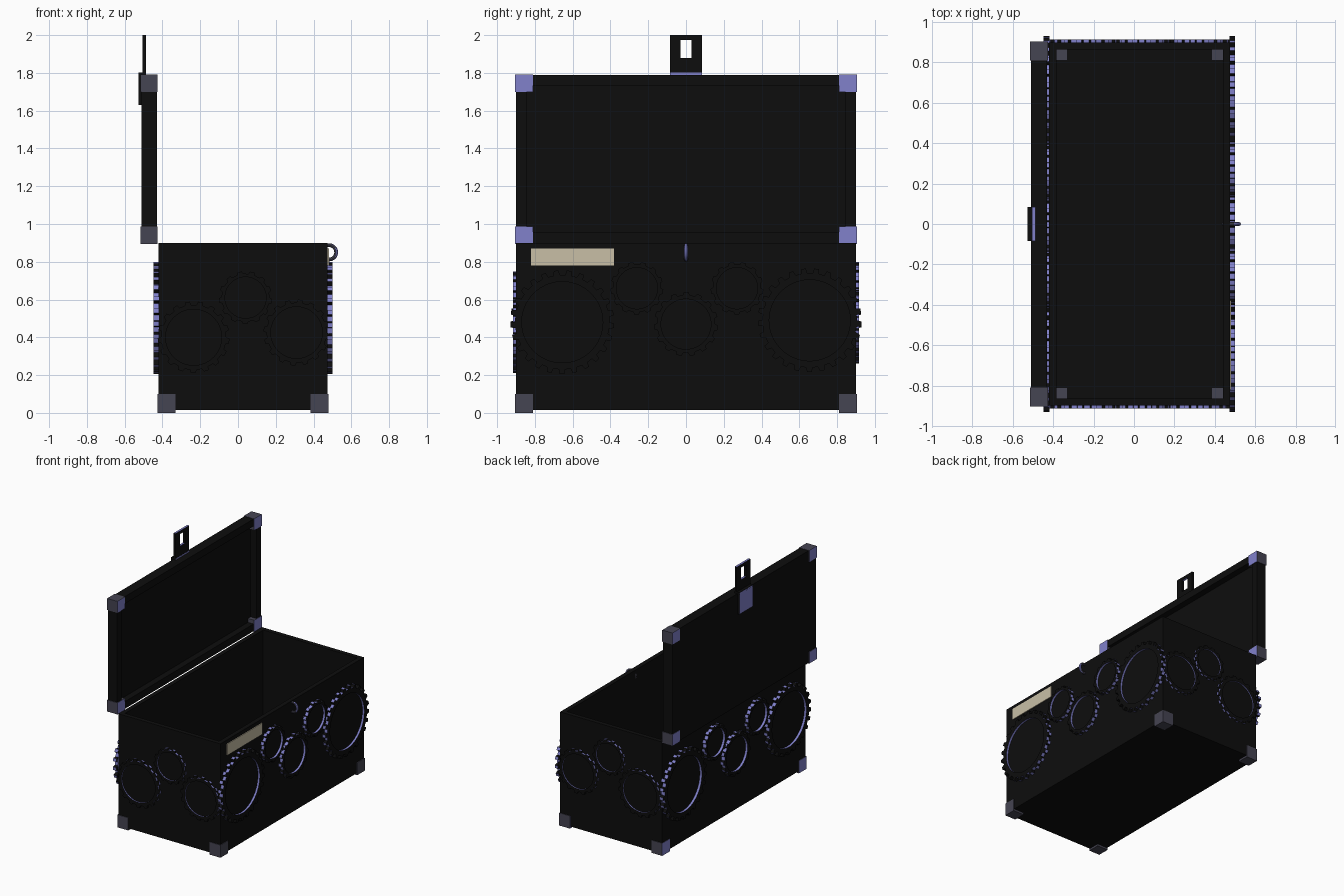
import bpy, bmesh, math
from mathutils import Vector, Matrix

cube = bpy.data.objects.get("Cube")
if cube:
    bpy.data.objects.remove(cube, do_unlink=True)


def material(name, rgb):
    m = bpy.data.materials.new(name)
    m.use_nodes = True
    m.diffuse_color = (*rgb, 1)
    bsdf = next(n for n in m.node_tree.nodes if n.type == 'BSDF_PRINCIPLED')
    bsdf.inputs["Base Color"].default_value = (*rgb, 1)
    return m


black = material("black", (0.004, 0.004, 0.004))
violet = material("pale violet", (0.22, 0.22, 0.6))
grey = material("dark grey", (0.06, 0.058, 0.085))
cream = material("cream", (0.58, 0.52, 0.38))


def finish(name, bm, mats, rule=None):
    """Turn a bmesh into an object; rule picks the material of a face."""
    bm.normal_update()
    if rule:
        for f in bm.faces:
            f.material_index = rule(f)
    me = bpy.data.meshes.new(name)
    bm.to_mesh(me)
    bm.free()
    for m in mats:
        me.materials.append(m)
    ob = bpy.data.objects.new(name, me)
    bpy.context.scene.collection.objects.link(ob)
    return ob


def box_mesh(lo, hi):
    lo, hi = Vector(lo), Vector(hi)
    bm = bmesh.new()
    bmesh.ops.create_cube(bm, size=1, matrix=Matrix.Translation((lo + hi) / 2)
                          @ Matrix.Diagonal((*(hi - lo), 1)))
    bm.normal_update()
    return bm


def recess(bm, direction, rim, depth):
    """Sink the face that looks along direction, leaving a rim."""
    d = Vector(direction)
    face = max(bm.faces, key=lambda f: f.normal.dot(d))
    bmesh.ops.inset_region(bm, faces=[face], thickness=rim)
    geom = bmesh.ops.extrude_face_region(bm, geom=[face])["geom"]
    bmesh.ops.translate(bm, vec=-d * depth,
                        verts=[g for g in geom if isinstance(g, bmesh.types.BMVert)])
    if face.is_valid:
        bmesh.ops.delete(bm, geom=[face], context='FACES_ONLY')


# Chest body and open lid
bm = box_mesh((-0.42, -0.9, 0.015), (0.475, 0.9, 0.9))
recess(bm, (0, 0, 1), 0.05, 0.83)
finish("chest_body", bm, [black])

bm = box_mesh((-0.51, -0.9, 0.9), (-0.43, 0.9, 1.79))
recess(bm, (1, 0, 0), 0.08, 0.05)
finish("lid", bm, [black])

# Corner caps, mirrored front to back
for side, end in ((-1, "front"), (1, "back")):
    y0, y1 = sorted((side * 0.81, side * 0.905))
    for x, label in ((-0.425, "right"), (0.385, "left")):
        finish(f"base_corner_{end}_{label}",
               box_mesh((x, y0, 0), (x + 0.095, y1, 0.1)), [grey, violet],
               lambda f: int(f.normal.x < -0.5))
    for z, label in ((0.895, "lower"), (1.7, "upper")):
        finish(f"lid_corner_{end}_{label}",
               box_mesh((-0.515, y0, z), (-0.425, y1, z + 0.092)), [grey, violet],
               lambda f: int(abs(f.normal.x) > 0.5))


def gear(name, u, v, r, thick, place):
    """Toothed ring with a sunken disc, laid on a chest wall."""
    teeth = round(r * 90)
    outer, inner = [], []
    bm = bmesh.new()
    for i in range(teeth):
        for frac, rad in ((0, 0.91), (0.45, 0.91), (0.55, 1), (0.9, 1)):
            a = 2 * math.pi * (i + frac) / teeth
            outer.append((math.cos(a) * r * rad + u, math.sin(a) * r * rad + v))
            inner.append((math.cos(a) * r * 0.78 + u, math.sin(a) * r * 0.78 + v))

    def loop(pts, w):
        return [bm.verts.new((*p, w)) for p in pts]

    rings = [loop(outer, -0.002), loop(outer, thick),
             loop(inner, thick), loop(inner, thick * 0.35)]
    n = len(outer)
    for k, (a, b) in enumerate(zip(rings, rings[1:])):
        for i in range(n):
            j = (i + 1) % n
            f = bm.faces.new((a[i], a[j], b[j], b[i]))
            # Tooth tips, valleys and the inner lip are pale, flanks are black
            f.material_index = int(k == 2 or (k == 0 and i % 2 == 0))
    bm.faces.new(rings[-1])
    bm.transform(place)
    finish(name, bm, [black, violet])


def wall(normal, distance):
    w = Vector(normal)
    v = Vector((0, 0, 1))
    m = Matrix((v.cross(w), v, w)).transposed().to_4x4()
    m.translation = w * distance
    return m


# Gear trains: across position, height and radius on each wall
long_train = [(-0.655, 0.48, 0.275), (-0.26, 0.66, 0.14), (0, 0.47, 0.17),
              (0.27, 0.66, 0.14), (0.655, 0.49, 0.275)]
short_train = [(-0.235, 0.4, 0.19), (0.04, 0.61, 0.14), (0.31, 0.425, 0.175)]
back_train = [(-u, v + 0.05, r) for u, v, r in short_train]
for name, normal, dist, thick, train in (
        ("left", (1, 0, 0), 0.475, 0.025, long_train),
        ("right", (-1, 0, 0), 0.42, 0.028, long_train),
        ("front", (0, -1, 0), 0.9, 0.015, short_train),
        ("back", (0, 1, 0), 0.9, 0.015, back_train)):
    for i, (u, v, r) in enumerate(train):
        gear(f"{name}_gear_{i + 1}", u, v, r, thick, wall(normal, dist))

# Label plate
finish("label_plate", box_mesh((0.474, -0.82, 0.78), (0.481, -0.38, 0.87)), [cream])

# Hasp: back plate and slotted tab
finish("hasp_plate", box_mesh((-0.528, -0.085, 1.63), (-0.508, 0.085, 1.8)),
       [black, violet], lambda f: int(f.normal.x < -0.5))
finish("hasp_bridge", box_mesh((-0.528, -0.085, 1.788), (-0.487, 0.085, 1.802)),
       [black, violet], lambda f: int(f.normal.x > 0.5))
bm = bmesh.new()
frames = []
for x in (-0.505, -0.488):
    for hy, z0, z1 in ((0.085, 1.8, 2.0), (0.03, 1.88, 1.975)):
        frames.append([bm.verts.new((x, y, z)) for y, z in
                       ((-hy, z0), (hy, z0), (hy, z1), (-hy, z1))])
back_out, back_in, front_out, front_in = frames
for a, b in ((front_out, front_in), (back_in, back_out),
             (back_out, front_out), (front_in, back_in)):
    for i in range(4):
        j = (i + 1) % 4
        bm.faces.new((a[i], a[j], b[j], b[i]))
bmesh.ops.recalc_face_normals(bm, faces=bm.faces)
finish("hasp_tab", bm, [black, violet], lambda f: int(abs(f.normal.z) > 0.5))

# Lock ring
bpy.ops.mesh.primitive_torus_add(major_radius=0.038, minor_radius=0.01,
                                 major_segments=20, minor_segments=8,
                                 location=(0.482, 0, 0.85),
                                 rotation=(math.pi / 2, 0, 0))
ring = bpy.context.object
ring.name = "lock_ring"
ring.data.materials.append(grey)
ring.data.materials.append(violet)
for p in ring.data.polygons:
    p.material_index = int(p.center.x > 0 and p.normal.x > 0.3)
bpy.ops.object.shade_smooth_by_angle()
